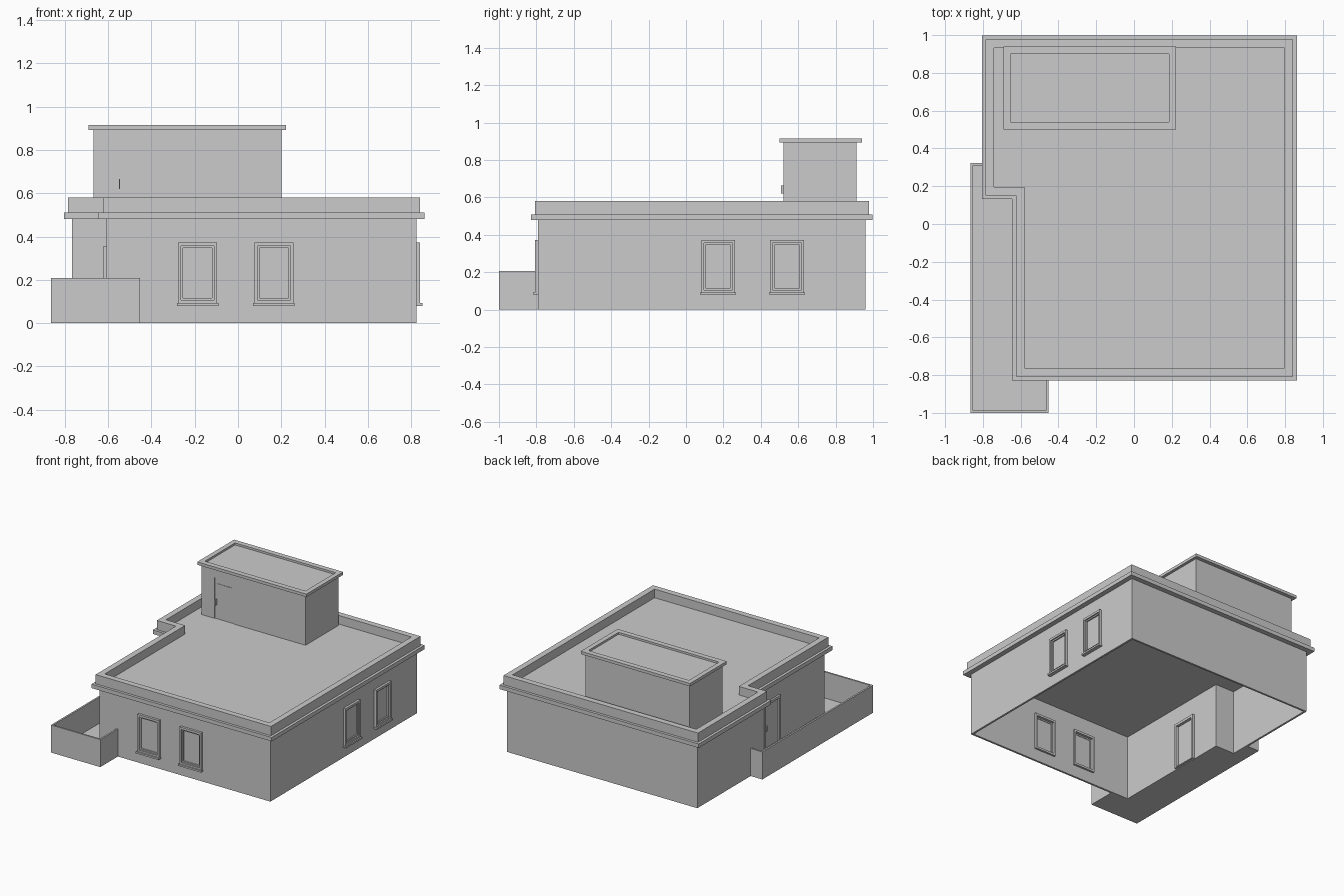
import bpy, bmesh, math
from mathutils import Matrix

cube = bpy.data.objects.get("Cube")
if cube:
    bpy.data.objects.remove(cube, do_unlink=True)

plaster = bpy.data.materials.new("grey plaster")
plaster.use_nodes = True
GREY = (0.6, 0.6, 0.6, 1)
plaster.diffuse_color = GREY
plaster.node_tree.nodes["Principled BSDF"].inputs["Base Color"].default_value = GREY


def finish(name, bm, matrix=None):
    if matrix:
        bm.transform(matrix)
    bmesh.ops.recalc_face_normals(bm, faces=bm.faces)
    mesh = bpy.data.meshes.new(name)
    bm.to_mesh(mesh)
    bm.free()
    mesh.materials.append(plaster)
    obj = bpy.data.objects.new(name, mesh)
    bpy.context.collection.objects.link(obj)
    return obj


def slab(name, outline, z0, z1, matrix=None):
    """Solid prism over an outline."""
    bm = bmesh.new()
    face = bm.faces.new([bm.verts.new((x, y, z0)) for x, y in outline])
    ext = bmesh.ops.extrude_face_region(bm, geom=[face])["geom"]
    moved = [v for v in ext if isinstance(v, bmesh.types.BMVert)]
    bmesh.ops.translate(bm, vec=(0, 0, z1 - z0), verts=moved)
    # The starting face is dropped by the extrusion, so close the base again
    edges = [e for e in bm.edges if e.is_boundary]
    if edges:
        bmesh.ops.contextual_create(bm, geom=edges)
    return finish(name, bm, matrix)


def ring(name, outer, inner, z0, z1, matrix=None):
    """Closed band between two matching outlines."""
    bm = bmesh.new()
    loops = [[bm.verts.new((x, y, z)) for x, y in pts]
             for pts, z in ((outer, z0), (outer, z1), (inner, z1), (inner, z0))]
    n = len(outer)
    for k in range(4):
        a, b = loops[k], loops[(k + 1) % 4]
        for i in range(n):
            j = (i + 1) % n
            bm.faces.new((a[i], a[j], b[j], b[i]))
    return finish(name, bm, matrix)


def rect(x0, x1, y0, y1):
    return [(x0, y0), (x1, y0), (x1, y1), (x0, y1)]


def house(d):
    """L-shaped footprint, offset outwards by d."""
    left, right, front, back = -0.767 - d, 0.824 + d, -0.79 - d, 0.96 + d
    return [(-0.607 - d, front), (right, front), (right, back),
            (left, back), (left, 0.17 - d), (-0.607 - d, 0.17 - d)]


def on_wall(x, y, turn):
    """Local x runs along the wall, local y is up, local z points outwards."""
    return (Matrix.Translation((x, y, 0)) @ Matrix.Rotation(math.radians(turn), 4, 'Z')
            @ Matrix.Rotation(math.radians(90), 4, 'X'))


def cut(target, outline, matrix):
    cutter = slab("opening_cutter", outline, -0.1, 0.1, matrix)
    cutter.hide_render = True
    mod = target.modifiers.new("opening", 'BOOLEAN')
    mod.operation = 'DIFFERENCE'
    mod.solver = 'EXACT'
    mod.object = cutter
    bpy.context.view_layer.objects.active = target
    bpy.ops.object.modifier_apply(modifier=mod.name)
    bpy.data.objects.remove(cutter, do_unlink=True)


# Main storey: walls, cornice, parapet, roof deck
walls = ring("main_walls", house(0), house(-0.015), 0, 0.5)
ring("cornice", house(0.038), house(-0.015), 0.48, 0.51)
ring("parapet", house(0.018), house(-0.027), 0.51, 0.58)
slab("roof_deck", house(-0.012), 0.495, 0.515)

# Windows: two on the front, two on the left wall
window_spots = [("front_window_a", -0.187, -0.79, 0), ("front_window_b", 0.166, -0.79, 0),
                ("left_window_a", 0.824, 0.172, 90), ("left_window_b", 0.824, 0.54, 90)]
for name, x, y, turn in window_spots:
    m = on_wall(x, y, turn)
    opening = rect(-0.077, 0.077, 0.106, 0.356)
    pane = rect(-0.067, 0.067, 0.116, 0.346)
    cut(walls, opening, m)
    ring(name + "_frame", rect(-0.09, 0.09, 0.09, 0.373), opening, -0.03, 0.018, m)
    ring(name + "_sash", opening, pane, -0.01, 0.008, m)
    slab(name + "_pane", pane, -0.006, -0.002, m)
    slab(name + "_sill", rect(-0.096, 0.096, 0.08, 0.093), 0, 0.028, m)

# Entrance door on the recessed right wall
m = on_wall(-0.607, -0.15, -90)
leaf = rect(-0.082, 0.082, 0.012, 0.338)
cut(walls, leaf, m)
ring("entrance_door_frame", rect(-0.1, 0.1, 0.005, 0.357), leaf, -0.03, 0.014, m)
slab("entrance_door", leaf, -0.008, 0, m)
slab("entrance_handle", rect(-0.07, -0.062, 0.14, 0.18), 0, 0.012, m)

# Low terrace wall and floor
terrace_out = [(-0.452, -0.79), (-0.452, -1), (-0.865, -1),
               (-0.865, 0.323), (-0.767, 0.323)]
slab("terrace_floor", terrace_out + [(-0.767, 0.17), (-0.607, 0.17), (-0.607, -0.79)], 0, 0.01)
terrace_in = [(-0.767, 0.31), (-0.852, 0.31), (-0.852, -0.987),
              (-0.465, -0.987), (-0.465, -0.79)]
slab("terrace_wall", terrace_out + terrace_in, 0, 0.208)

# Stair house on the roof
stair_walls = ring("stair_house_walls", rect(-0.669, 0.201, 0.52, 0.912),
                   rect(-0.654, 0.186, 0.535, 0.897), 0.51, 0.895)
ring("stair_house_trim", rect(-0.691, 0.222, 0.5, 0.94),
     rect(-0.655, 0.186, 0.54, 0.9), 0.893, 0.915)
slab("stair_house_roof", rect(-0.66, 0.191, 0.53, 0.905), 0.89, 0.9)

# Recessed roof door with handle
m = on_wall(-0.477, 0.52, 0)
leaf = rect(-0.085, 0.085, 0.515, 0.825)
cut(stair_walls, leaf, m)
slab("roof_door", leaf, -0.012, -0.005, m)
slab("roof_door_panel", rect(-0.06, 0.06, 0.732, 0.782), -0.005, -0.002, m)
slab("roof_door_handle", rect(-0.074, -0.068, 0.62, 0.665), -0.005, 0.011, m)
